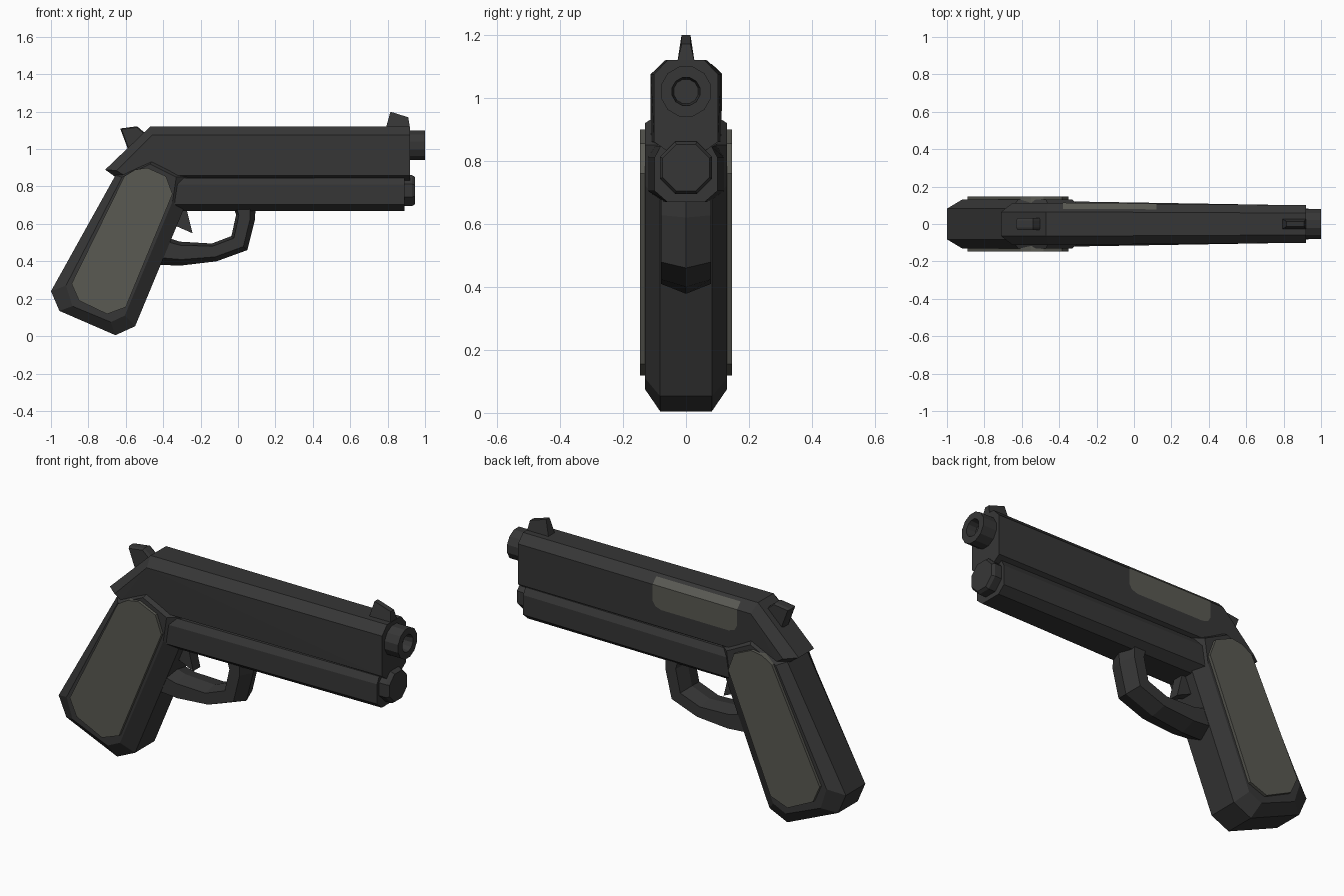
import bpy, bmesh
from math import cos, sin, pi
from mathutils import Vector

if "Cube" in bpy.data.objects:
    bpy.data.objects.remove(bpy.data.objects["Cube"])


def material(name, rgb):
    m = bpy.data.materials.new(name)
    m.use_nodes = True
    m.diffuse_color = (*rgb, 1)
    bsdf = m.node_tree.nodes["Principled BSDF"]
    bsdf.inputs["Base Color"].default_value = (*rgb, 1)
    bsdf.inputs["Roughness"].default_value = 0.7
    return m


DARK = material("dark steel", (0.037, 0.037, 0.037))
OLIVE = material("olive grey", (0.1, 0.1, 0.085))


def loft(name, rings, mat, closed=True):
    """Skin a list of equal-length rings; closed caps both ends."""
    bm = bmesh.new()
    vs = [[bm.verts.new(p) for p in ring] for ring in rings]
    n = len(rings[0])
    for a, b in zip(vs, vs[1:]):
        for i in range(n if closed else n - 1):
            j = (i + 1) % n
            bm.faces.new((a[i], a[j], b[j], b[i]))
    if closed:
        caps = [bm.faces.new(vs[0]), bm.faces.new(vs[-1])]
        bmesh.ops.recalc_face_normals(bm, faces=bm.faces)
        bmesh.ops.triangulate(bm, faces=caps)
    me = bpy.data.meshes.new(name)
    bm.to_mesh(me)
    bm.free()
    me.materials.append(mat)
    ob = bpy.data.objects.new(name, me)
    bpy.context.collection.objects.link(ob)
    return ob


def slab(name, layers, mat):
    """Side outlines (x, z) stacked at given y values."""
    return loft(name, [[(x, y, z) for x, z in o] for y, o in layers], mat)


def chamfered(name, core, side, core_y, side_y, mat):
    """Symmetric slab with a full outline in the middle, a smaller one on both sides."""
    return slab(name, [(-side_y, side), (-core_y, core), (core_y, core), (side_y, side)], mat)


def disc_ring(x, z, r, n):
    return [(x, r * cos(2 * pi * (i + 0.5) / n), z + r * sin(2 * pi * (i + 0.5) / n))
            for i in range(n)]


# Slide, narrowing toward the muzzle
def narrow(x):
    return 1 - 0.1 * max(0, x + 0.47) / 1.39


slide = chamfered(
    "slide",
    [(-0.47, 1.12), (0.92, 1.12), (0.92, 0.83), (-0.64, 0.84), (-0.71, 0.89)],
    [(-0.46, 1.075), (0.92, 1.075), (0.92, 0.86), (-0.61, 0.86), (-0.65, 0.885)],
    0.065, 0.112, DARK)
for v in slide.data.vertices:
    v.co.y *= narrow(v.co.x)

# Ejection port plate folded over the upper edge on the left side
rows = [(1.108, 0.082, -0.38, 0.12), (1.077, 0.1145, -0.38, 0.12),
        (0.99, 0.1145, -0.38, 0.12), (0.965, 0.1145, -0.365, 0.105),
        (0.953, 0.1145, -0.33, 0.07)]
loft("ejection_port", [[(x1, y * narrow(x1), z), (x0, y * narrow(x0), z)]
                       for z, y, x0, x1 in rows], OLIVE, closed=False)

# Lower frame under the slide
half = [(0.06, 0.67), (0.1, 0.705), (0.1, 0.81), (0.082, 0.845)]
section = half + [(-y, z) for y, z in reversed(half)]
loft("frame", [[(x, y * k, z) for y, z in section]
               for x, k in ((-0.42, 1.22), (0.89, 1.0))], DARK)

# Round cap at the front of the frame
loft("frame_cap", [disc_ring(0.86, 0.778, 0.09, 8), disc_ring(0.93, 0.778, 0.09, 8),
                   disc_ring(0.945, 0.778, 0.08, 8)], DARK)

# Barrel end with a recessed bore
loft("barrel", [disc_ring(0.88, 1.02, 0.082, 12), disc_ring(1.0, 1.02, 0.082, 12),
                disc_ring(1.0, 1.02, 0.046, 12), disc_ring(0.95, 1.02, 0.04, 12)], DARK)

# Grip body
chamfered(
    "grip",
    [(-0.655, 0.86), (-1.0, 0.24), (-0.955, 0.135), (-0.655, 0.005), (-0.55, 0.053),
     (-0.29, 0.68), (-0.27, 0.85), (-0.45, 0.95)],
    [(-0.62, 0.85), (-0.92, 0.27), (-0.885, 0.16), (-0.68, 0.075), (-0.605, 0.11),
     (-0.35, 0.72), (-0.33, 0.85), (-0.47, 0.92)],
    0.082, 0.13, DARK)

# Grip panels on both sides
panel = [(-0.607, 0.856), (-0.89, 0.28), (-0.85, 0.19), (-0.70, 0.118), (-0.60, 0.155),
         (-0.35, 0.76), (-0.385, 0.855), (-0.485, 0.90), (-0.55, 0.89)]
for side, s in (("left", 1), ("right", -1)):
    slab("grip_panel_" + side, [(s * 0.11, panel), (s * 0.146, panel)], OLIVE)

# Trigger guard with a ridge along the middle
outer = [(-0.43, 0.38), (-0.30, 0.378), (-0.115, 0.40), (0.05, 0.46), (0.09, 0.62), (0.095, 0.70)]
inner = [(-0.03, 0.70), (-0.01, 0.65), (-0.035, 0.535), (-0.14, 0.495), (-0.31, 0.505), (-0.42, 0.54)]


def squeeze(t_out, t_in):
    """Move both edges of the guard toward each other."""
    pairs = [(Vector(a), Vector(b)) for a, b in zip(outer, reversed(inner))]
    return ([tuple(a.lerp(b, t_out)) for a, b in pairs] +
            [tuple(b.lerp(a, t_in)) for a, b in reversed(pairs)])


slab("trigger_guard", [(-0.08, squeeze(0.25, 0.15)), (0, squeeze(0, 0)),
                       (0.08, squeeze(0.25, 0.15))], DARK)

# Trigger
trigger = [(-0.37, 0.70), (-0.28, 0.70), (-0.243, 0.55), (-0.33, 0.588)]
slab("trigger", [(-0.03, trigger), (0.03, trigger)], DARK)

# Hammer
hammer = [(-0.63, 1.11), (-0.54, 1.122), (-0.49, 1.08), (-0.52, 1.0), (-0.585, 0.99)]
chamfered("hammer", hammer, [(x * 0.9 - 0.055, z * 0.9 + 0.106) for x, z in hammer],
          0.018, 0.032, DARK)

# Front sight, narrowing upward
loft("front_sight", [[(x0, -w, z0), (x1, -w, z1), (x1, w, z1), (x0, w, z0)]
                     for x0, x1, w, z0, z1 in ((0.79, 0.92, 0.028, 1.11, 1.11),
                                               (0.815, 0.91, 0.014, 1.20, 1.17))], DARK)
